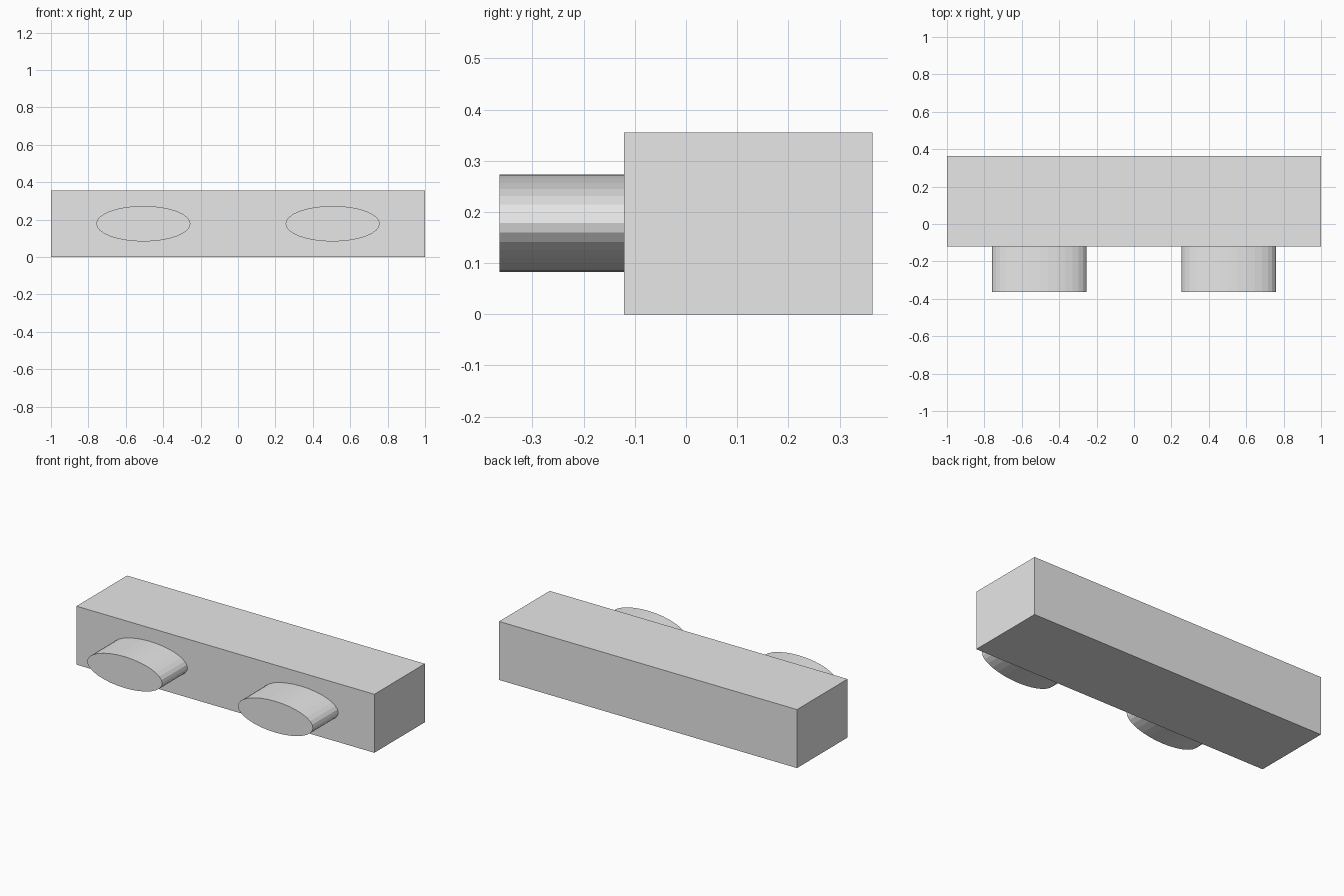
import bpy
import math

cube = bpy.data.objects.get("Cube")
if cube:
    bpy.data.objects.remove(cube, do_unlink=True)

FRONT, FACE, BACK = -0.364, -0.121, 0.364
HEIGHT = 0.355

# Single grey colour
grey = bpy.data.materials.new("light_grey")
grey.use_nodes = True
colour = (0.8, 0.8, 0.8, 1)
grey.diffuse_color = colour
grey.node_tree.nodes["Principled BSDF"].inputs["Base Color"].default_value = colour


def finish(name, scale):
    """Name, size and colour the active object."""
    obj = bpy.context.object
    obj.name = name
    obj.scale = scale
    bpy.ops.object.transform_apply(location=False, rotation=True, scale=True)
    obj.data.materials.append(grey)
    bpy.ops.object.shade_flat()


# Long rectangular body
bpy.ops.mesh.primitive_cube_add(size=1, location=(0, (FACE + BACK) / 2, HEIGHT / 2))
finish("body_block", (2, BACK - FACE, HEIGHT))

# Two oval pegs on the front face
for side, x in (("left", 0.506), ("right", -0.506)):
    bpy.ops.mesh.primitive_cylinder_add(
        vertices=32, radius=1, depth=1,
        location=(x, (FRONT + FACE) / 2, 0.178),
        rotation=(math.pi / 2, 0, 0))
    finish(side + "_oval_peg", (0.252, 0.095, FACE - FRONT))
